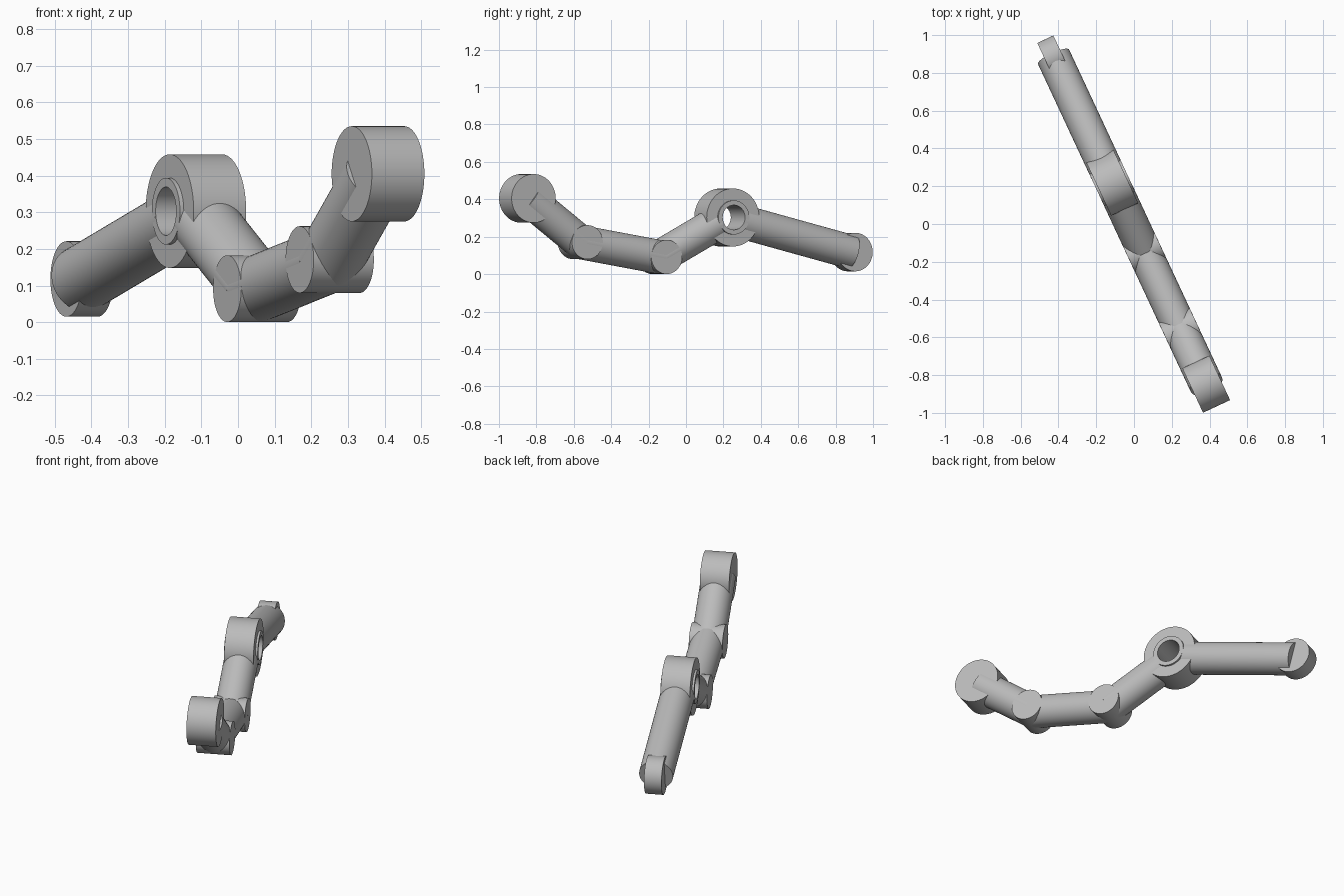
import bpy
import bmesh
from math import radians, tau
from mathutils import Matrix, Vector

cube = bpy.data.objects.get("Cube")
if cube:
    bpy.data.objects.remove(cube, do_unlink=True)

grey = bpy.data.materials.new("plain_grey")
grey.use_nodes = True
grey.diffuse_color = (0.5, 0.5, 0.5, 1)
grey.node_tree.nodes["Principled BSDF"].inputs["Base Color"].default_value = (0.5, 0.5, 0.5, 1)

# The arm lies in an upright plane: local x runs along it, local y is the hinge axis
ARM = Matrix.Rotation(radians(-65), 4, "Z")
MID = -0.012     # sideways centre of the arm
TUBE = 0.091     # link and pin radius
BORE = 0.066


def finish(name, bm):
    bmesh.ops.recalc_face_normals(bm, faces=bm.faces)
    mesh = bpy.data.meshes.new(name)
    bm.to_mesh(mesh)
    bm.free()
    mesh.materials.append(grey)
    obj = bpy.data.objects.new(name, mesh)
    bpy.context.collection.objects.link(obj)
    obj.matrix_world = ARM
    bpy.ops.object.select_all(action="DESELECT")
    obj.select_set(True)
    bpy.context.view_layer.objects.active = obj
    bpy.ops.object.shade_smooth_by_angle(angle=radians(30))
    return obj


def rod(name, start, end, radius):
    """Solid cylinder between two points."""
    axis = end - start
    turn = axis.to_track_quat("Z", "Y").to_matrix().to_4x4()
    bm = bmesh.new()
    bmesh.ops.create_cone(bm, cap_ends=True, segments=64, radius1=radius, radius2=radius,
                          depth=axis.length,
                          matrix=Matrix.Translation((start + end) / 2) @ turn)
    return finish(name, bm)


def hinge(name, centre, radius, half_width):
    side = Vector((0, half_width, 0))
    return rod(name, centre - side, centre + side, radius)


def lathe(name, centre, profile):
    """Closed (radius, offset) outline spun round the hinge axis."""
    bm = bmesh.new()
    verts = [bm.verts.new(centre + Vector((r, y, 0))) for r, y in profile]
    edges = [bm.edges.new((a, b)) for a, b in zip(verts, verts[1:] + verts[:1])]
    bmesh.ops.spin(bm, geom=verts + edges, cent=centre, axis=(0, 1, 0),
                   angle=tau, steps=64)
    bmesh.ops.remove_doubles(bm, verts=bm.verts, dist=0.0002)
    return finish(name, bm)


# Joint centres, front to back
tip = Vector((0.93, MID, 0.405))
wrist = Vector((0.618, MID, 0.171))
elbow = Vector((0.15, MID, 0.0915))
shoulder = Vector((-0.246, MID, 0.303))
tail = Vector((-0.982, MID, 0.118))

# Solid joint drums
hinge("tip_drum", tip, 0.13, 0.079)
hinge("wrist_drum", wrist, TUBE, 0.0905)
hinge("elbow_drum", elbow, TUBE, 0.0905)
hinge("tail_drum", tail, 0.103, 0.047)

# Bored drum with a raised collar on both sides
half = [(BORE, 0.0905), (TUBE, 0.0905), (TUBE, 0.079), (0.155, 0.079)]
lathe("shoulder_drum", shoulder, half + [(r, -y) for r, y in reversed(half)])


def clear_of_bore(toward):
    return shoulder + (toward - shoulder).normalized() * 0.07


# Round links, kept outside the bore
rod("front_link", tip, wrist, TUBE)
rod("lower_link", wrist, elbow, TUBE)
rod("upper_link", elbow, clear_of_bore(elbow), TUBE)
rod("rear_link", clear_of_bore(tail), tail, TUBE)
